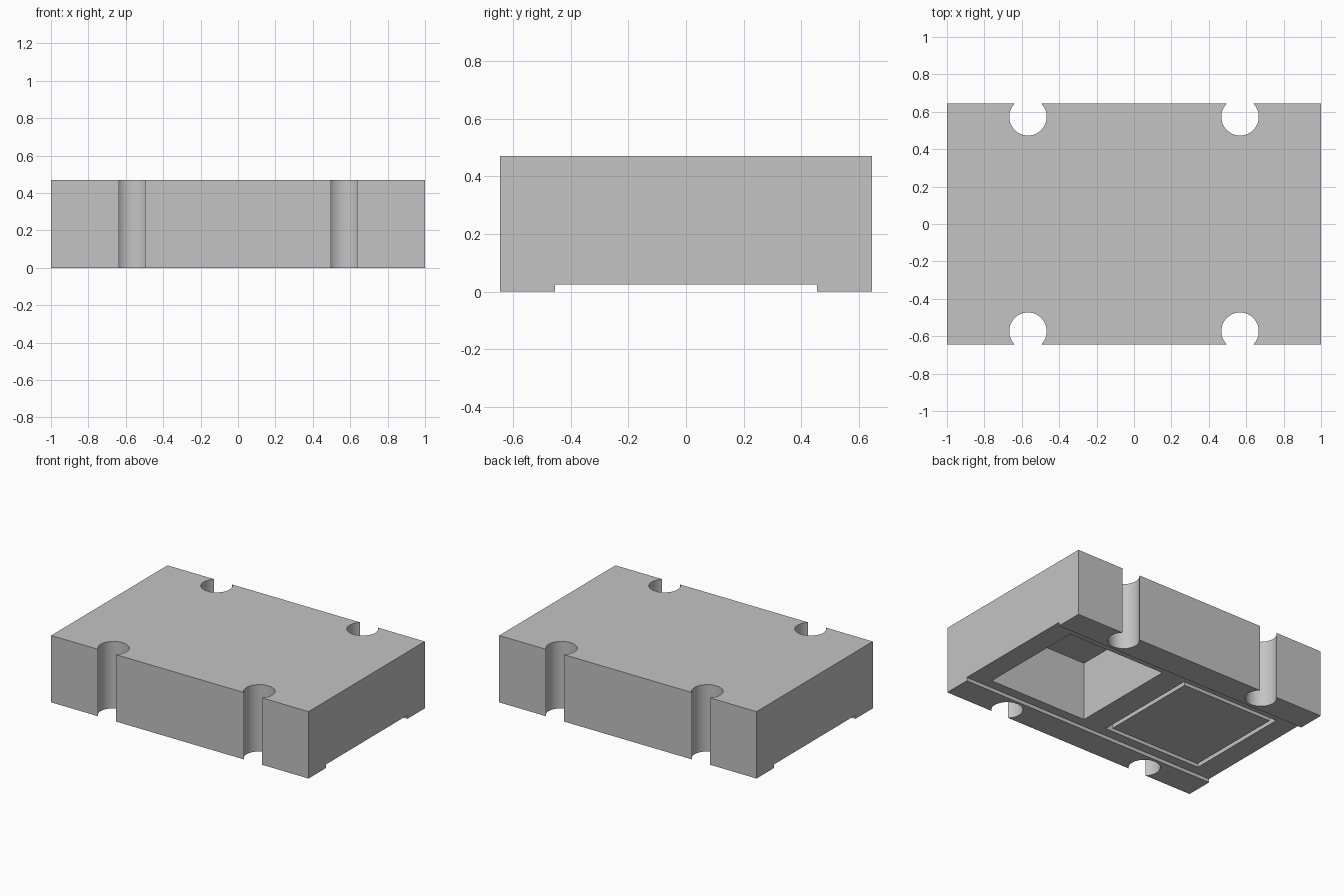
import bpy

default_cube = bpy.data.objects.get("Cube")
if default_cube:
    bpy.data.objects.remove(default_cube, do_unlink=True)

HEIGHT = 0.47
CHANNEL_TOP = 0.025
CEILING = 0.435

grey = bpy.data.materials.new("plain_grey")
grey.use_nodes = True
grey.diffuse_color = (0.55, 0.55, 0.55, 1)
grey.node_tree.nodes["Principled BSDF"].inputs["Base Color"].default_value = (0.55, 0.55, 0.55, 1)


def box(name, low, high):
    """Axis-aligned box between two corners."""
    bpy.ops.mesh.primitive_cube_add(size=1)
    obj = bpy.context.object
    obj.name = name
    obj.location = [(a + b) / 2 for a, b in zip(low, high)]
    obj.scale = [b - a for a, b in zip(low, high)]
    bpy.ops.object.transform_apply(location=True, rotation=False, scale=True)
    obj.data.materials.append(grey)
    return obj


def cut(target, cutter):
    """Subtract the cutter from the target and discard it."""
    cutter.hide_render = True
    mod = target.modifiers.new("cut", "BOOLEAN")
    mod.operation = "DIFFERENCE"
    mod.solver = "EXACT"
    mod.object = cutter
    bpy.context.view_layer.objects.active = target
    bpy.ops.object.modifier_apply(modifier=mod.name)
    bpy.data.objects.remove(cutter, do_unlink=True)


# Main block
body = box("body_block", (-1, -0.645, 0), (1, 0.645, HEIGHT))

# Shallow channel along the underside
cut(body, box("channel_cutter", (-1.1, -0.453, -0.1), (1.1, 0.453, CHANNEL_TOP)))

# Two square pockets opening downwards
for side in (-1, 1):
    xs = sorted((side * 0.09, side * 0.85))
    cut(body, box("pocket_cutter", (xs[0], -0.385, -0.1), (xs[1], 0.385, CEILING)))

# Round notches through the front and back edges
for x in (-0.567, 0.567):
    for y in (-0.573, 0.573):
        bpy.ops.mesh.primitive_cylinder_add(vertices=64, radius=0.1, depth=1, location=(x, y, HEIGHT / 2))
        notch = bpy.context.object
        notch.name = "notch_cutter"
        notch.data.materials.append(grey)
        cut(body, notch)

# Block filling one pocket, leaving a narrow gap around it
box("pocket_block", (-0.82, -0.355, CHANNEL_TOP), (-0.12, 0.355, CEILING + 0.01))

# Smooth notch walls, sharp edges elsewhere
bpy.ops.object.select_all(action="DESELECT")
body.select_set(True)
bpy.context.view_layer.objects.active = body
bpy.ops.object.shade_smooth_by_angle()
